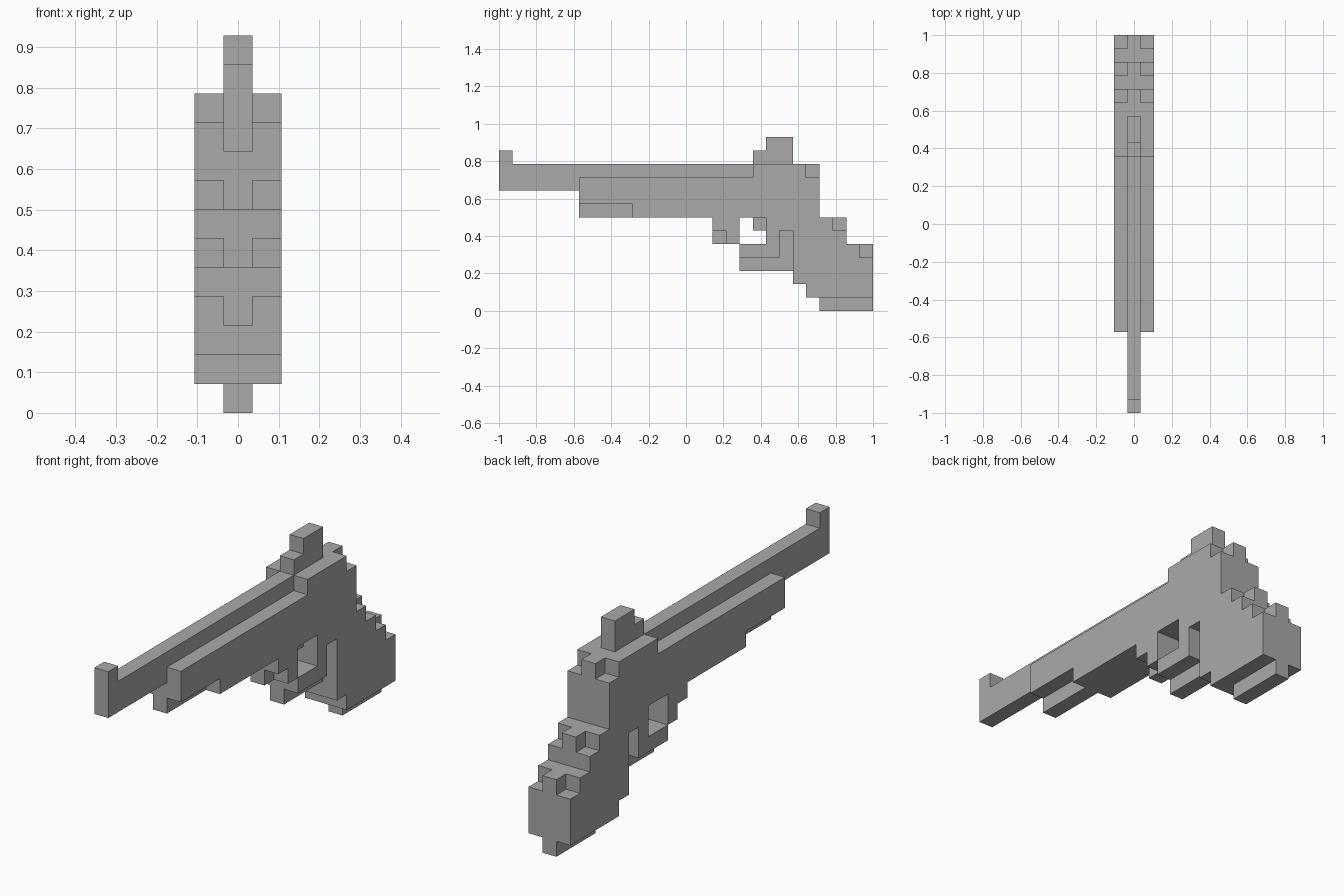
import bpy
import bmesh
from mathutils import Vector

if "Cube" in bpy.data.objects:
    bpy.data.objects.remove(bpy.data.objects["Cube"], do_unlink=True)

UNIT = 1 / 14          # edge of one block
CORE = (0,)            # middle layer only
WIDE = (-1, 0, 1)      # all three layers

grey = bpy.data.materials.new("plain grey")
grey.use_nodes = True
grey.diffuse_color = (0.4, 0.4, 0.4, 1)
grey.node_tree.nodes["Principled BSDF"].inputs["Base Color"].default_value = (0.4, 0.4, 0.4, 1)

# Each box: layers, y start, y end, z start, z end, counted in blocks
PARTS = {
    "barrel": [(CORE, 0, 24, 9, 11)],
    "front_sight": [(CORE, 0, 1, 11, 12)],
    "rear_sight": [(CORE, 19, 20, 11, 12), (CORE, 20, 22, 11, 13)],
    "frame": [(WIDE, 6, 24, 8, 10), (WIDE, 10, 24, 7, 8),
              (CORE, 6, 10, 7, 8), (WIDE, 19, 23, 10, 11)],
    "trigger": [(CORE, 19, 20, 6, 7)],
    "trigger_guard": [(WIDE, 17, 18, 5, 7), (WIDE, 16, 17, 6, 7), (CORE, 16, 17, 5, 6),
                      (WIDE, 18, 21, 4, 5), (CORE, 18, 21, 3, 4)],
    "grip": [(WIDE, 20, 25, 6, 7), (CORE, 25, 26, 6, 7), (WIDE, 20, 21, 5, 6),
             (CORE, 21, 22, 3, 6), (WIDE, 22, 26, 5, 6), (WIDE, 22, 27, 4, 5),
             (CORE, 27, 28, 4, 5), (WIDE, 22, 28, 2, 4), (WIDE, 23, 28, 1, 2),
             (CORE, 24, 28, 0, 1)],
}


def cells(boxes):
    return {(x, y, z) for layers, y0, y1, z0, z1 in boxes
            for x in layers for y in range(y0, y1) for z in range(z0, z1)}


def build(name, own, filled):
    """Skin a group of blocks, leaving out faces buried against other blocks."""
    bm = bmesh.new()
    for cell in sorted(own):
        for axis in range(3):
            for sign in (-1, 1):
                step = [0, 0, 0]
                step[axis] = sign
                if tuple(c + s for c, s in zip(cell, step)) in filled:
                    continue
                normal = Vector(step)
                u = Vector([float(i == (axis + 1) % 3) for i in range(3)])
                v = normal.cross(u)
                centre = Vector((cell[0], cell[1] - 13.5, cell[2] + 0.5)) + normal / 2
                corners = (-u - v, u - v, u + v, v - u)
                bm.faces.new([bm.verts.new((centre + c / 2) * UNIT) for c in corners])
    bmesh.ops.remove_doubles(bm, verts=bm.verts, dist=UNIT / 100)
    mesh = bpy.data.meshes.new(name)
    bm.to_mesh(mesh)
    bm.free()
    mesh.materials.append(grey)
    obj = bpy.data.objects.new(name, mesh)
    bpy.context.collection.objects.link(obj)


blocks = {name: cells(boxes) for name, boxes in PARTS.items()}
filled = set().union(*blocks.values())
taken = set()
for name, own in blocks.items():
    build(name, own - taken, filled)
    taken |= own
